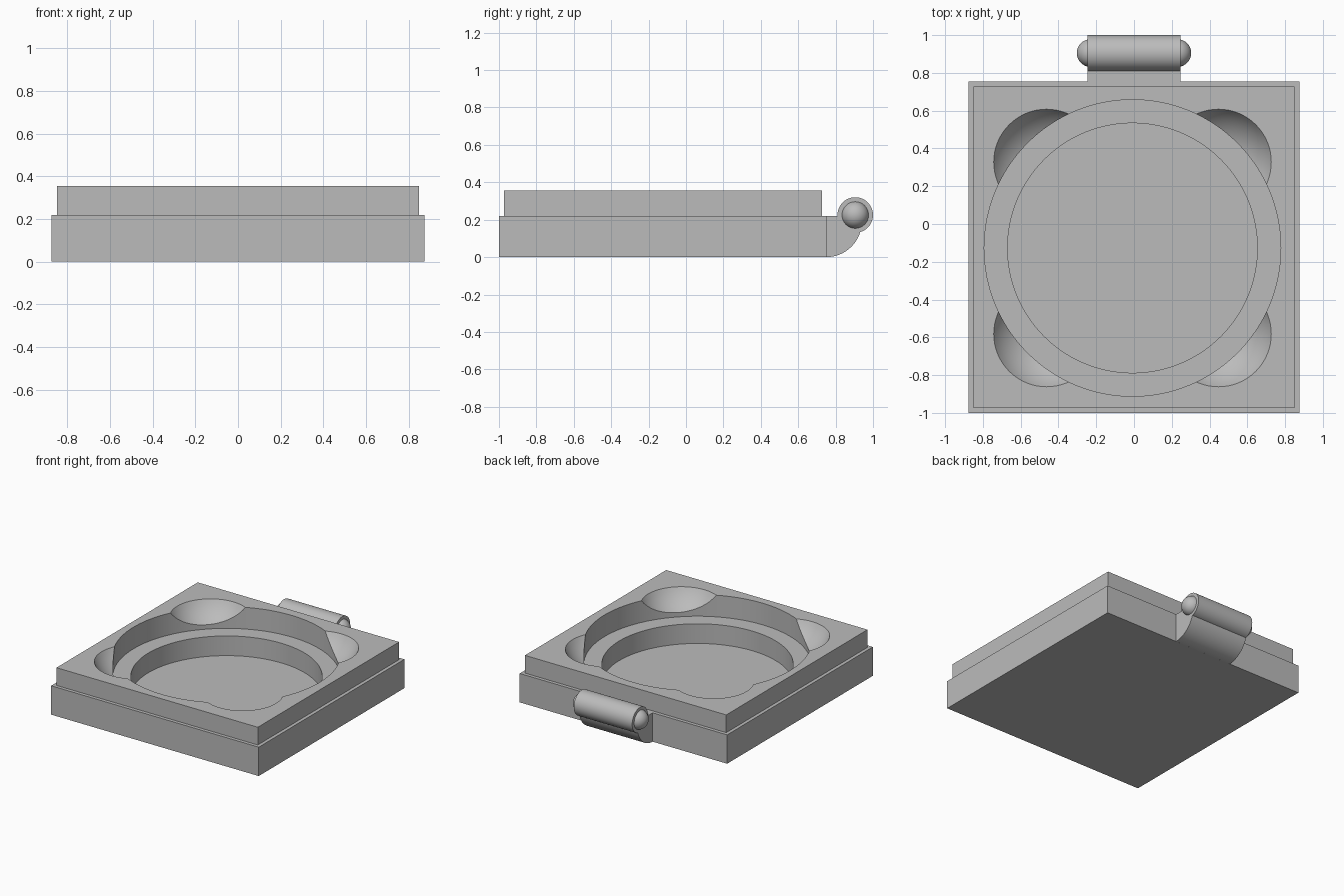
import bpy, bmesh, math
from mathutils import Matrix, Vector

cube = bpy.data.objects.get("Cube")
if cube:
    bpy.data.objects.remove(cube, do_unlink=True)

# One plain grey for the whole piece
GREY = (0.5, 0.5, 0.5, 1)
grey = bpy.data.materials.new("plain grey")
grey.use_nodes = True
grey.diffuse_color = GREY
grey.node_tree.nodes["Principled BSDF"].inputs["Base Color"].default_value = GREY


def finish(name, bm):
    bmesh.ops.recalc_face_normals(bm, faces=bm.faces)
    mesh = bpy.data.meshes.new(name)
    bm.to_mesh(mesh)
    bm.free()
    obj = bpy.data.objects.new(name, mesh)
    mesh.materials.append(grey)
    bpy.context.collection.objects.link(obj)
    return obj


def activate(obj):
    bpy.ops.object.select_all(action='DESELECT')
    obj.select_set(True)
    bpy.context.view_layer.objects.active = obj


def smooth(obj):
    activate(obj)
    bpy.ops.object.shade_smooth_by_angle(angle=math.radians(30))


def cylinder(name, radius, length, centre, axis='Z', sides=96):
    turn = {'Z': Matrix(), 'X': Matrix.Rotation(math.pi / 2, 4, 'Y'),
            'Y': Matrix.Rotation(math.pi / 2, 4, 'X')}[axis]
    bm = bmesh.new()
    bmesh.ops.create_cone(bm, cap_ends=True, segments=sides, radius1=radius,
                          radius2=radius, depth=length,
                          matrix=Matrix.Translation(centre) @ turn)
    return finish(name, bm)


def sphere(name, radius, centre, segments=48):
    bm = bmesh.new()
    bmesh.ops.create_uvsphere(bm, u_segments=segments, v_segments=segments // 2,
                              radius=radius, matrix=Matrix.Translation(centre))
    return finish(name, bm)


def cut(obj, cutter):
    mod = obj.modifiers.new("cut", 'BOOLEAN')
    mod.operation, mod.solver, mod.object = 'DIFFERENCE', 'EXACT', cutter
    activate(obj)
    bpy.ops.object.modifier_apply(modifier=mod.name)
    bpy.data.objects.remove(cutter, do_unlink=True)


# Square case with a narrower raised step on top
MID_Y, STEP_Z, TOP_Z = -0.123, 0.22, 0.355
bm = bmesh.new()
bmesh.ops.create_cube(bm, size=1, matrix=Matrix.Translation((0, MID_Y, STEP_Z / 2))
                      @ Matrix.Diagonal((1.75, 1.754, STEP_Z, 1)))
top = max(bm.faces, key=lambda f: f.calc_center_median().z)
bmesh.ops.inset_region(bm, faces=[top], thickness=0.037)
lifted = bmesh.ops.extrude_face_region(bm, geom=[top])["geom"]
bmesh.ops.translate(bm, vec=(0, 0, TOP_Z - STEP_Z),
                    verts=[v for v in lifted if isinstance(v, bmesh.types.BMVert)])
if top.is_valid:
    bmesh.ops.delete(bm, geom=[top], context='FACES')
case = finish("case", bm)

# Two-step round well and four corner finger scoops
well = Vector((-0.008, -0.127, 0))
for radius, floor in ((0.785, 0.19), (0.661, 0.04)):
    cut(case, cylinder("well_cutter", radius, 1, well + Vector((0, 0, floor + 0.5)), sides=128))
for sx in (-1, 1):
    for sy in (-1, 1):
        cut(case, sphere("scoop_cutter", 0.32, well + Vector((sx * 0.455, sy * 0.455, 0.51)), 64))
smooth(case)

# Thin snap ridges on the front and both sides
for name, centre, axis in (("front_ridge", (0, -0.96, 0.258), 'X'),
                           ("left_ridge", (0.84, MID_Y, 0.258), 'Y'),
                           ("right_ridge", (-0.84, MID_Y, 0.258), 'Y')):
    smooth(cylinder(name, 0.0085, 0.35, centre, axis, 16))

# Hinge arm: curved underside extruded across the back
HALF, PIN = 0.246, Vector((0, 0.905, 0.225))
profile = [(0.74, STEP_Z), (0.74, 0)]
for i in range(17):
    a = math.pi / 2 * i / 16
    profile.append((0.75 + 0.19 * math.sin(a), 0.19 - 0.19 * math.cos(a)))
profile.append((PIN.y, STEP_Z))
bm = bmesh.new()
face = bm.faces.new([bm.verts.new((-HALF, y, z)) for y, z in profile])
side = bmesh.ops.extrude_face_region(bm, geom=[face])["geom"]
bmesh.ops.translate(bm, vec=(2 * HALF, 0, 0),
                    verts=[v for v in side if isinstance(v, bmesh.types.BMVert)])
smooth(finish("hinge_arm", bm))

# Hinge barrel with a rounded pin end on each side
smooth(cylinder("hinge_barrel", 0.095, 2 * HALF, PIN, 'X', 64))
for name, s in (("left_pin_end", 1), ("right_pin_end", -1)):
    smooth(sphere(name, 0.073, PIN + Vector((s * 0.23, 0, 0))))
